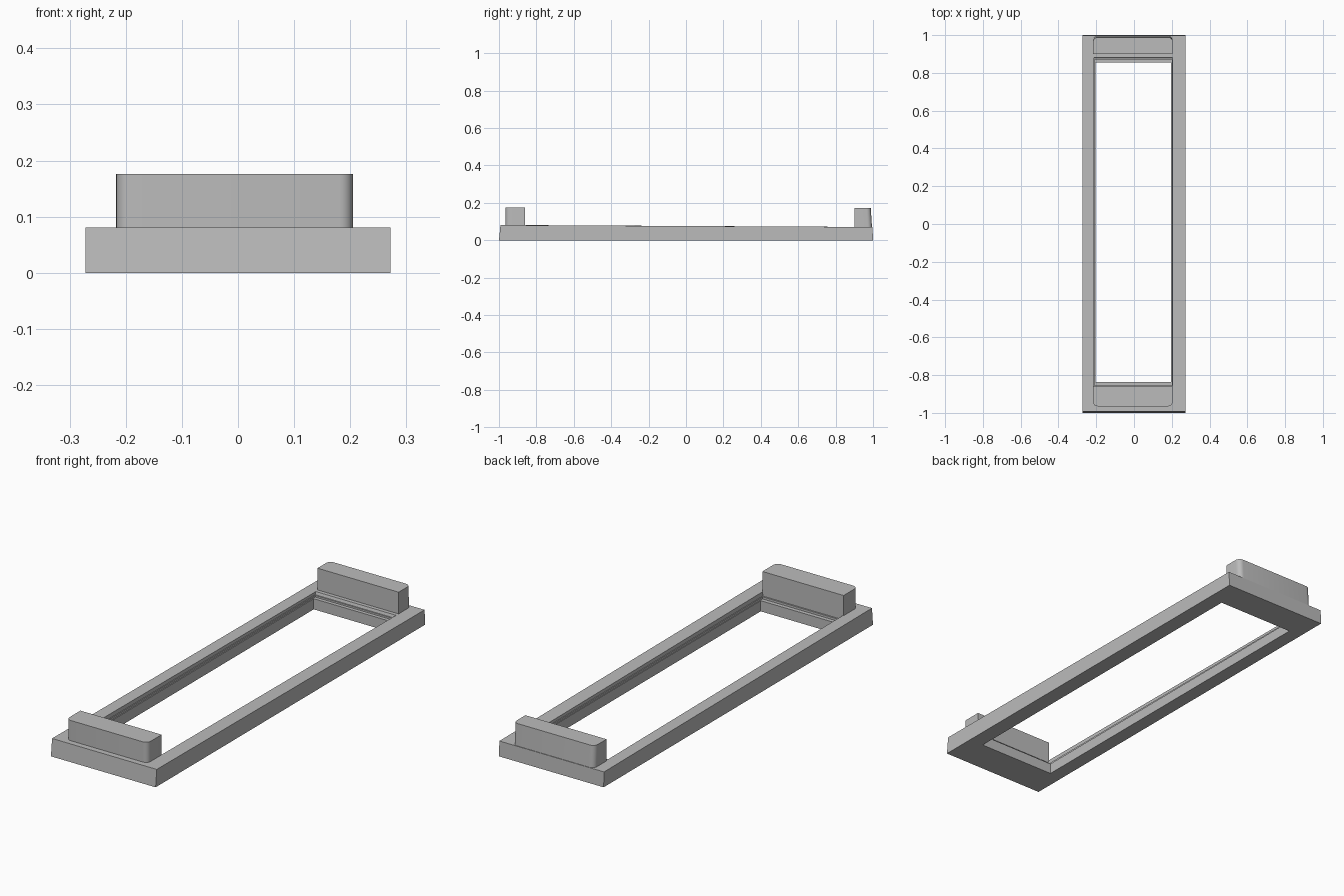
import bpy, bmesh, math

if "Cube" in bpy.data.objects:
    bpy.data.objects.remove(bpy.data.objects["Cube"])

grey = bpy.data.materials.new("plain grey")
grey.use_nodes = True
colour = (0.5, 0.5, 0.5, 1)
grey.diffuse_color = colour
grey.node_tree.nodes["Principled BSDF"].inputs["Base Color"].default_value = colour


def loft(name, rings, closed):
    """Join equal rings of points; wrap round to the first ring, or cap both ends."""
    bm = bmesh.new()
    loops = [[bm.verts.new(p) for p in ring] for ring in rings]
    pairs = list(zip(loops, loops[1:]))
    if closed:
        pairs.append((loops[-1], loops[0]))
    else:
        bm.faces.new(loops[0])
        bm.faces.new(loops[-1])
    for a, b in pairs:
        for i in range(len(a)):
            j = (i + 1) % len(a)
            bm.faces.new((a[i], a[j], b[j], b[i]))
    bmesh.ops.recalc_face_normals(bm, faces=bm.faces)
    mesh = bpy.data.meshes.new(name)
    bm.to_mesh(mesh)
    bm.free()
    mesh.materials.append(grey)
    obj = bpy.data.objects.new(name, mesh)
    bpy.context.collection.objects.link(obj)
    bpy.context.view_layer.objects.active = obj
    obj.select_set(True)
    bpy.ops.object.shade_smooth_by_angle(angle=math.radians(30))
    obj.select_set(False)


def rectangle(x0, x1, y0, y1, z_front, z_back):
    return [(x0, y0, z_front), (x1, y0, z_front), (x1, y1, z_back), (x0, y1, z_back)]


# Open frame with a sloping top and a stepped ledge round the opening
loft("frame", [
    rectangle(-0.272, 0.272, -1.0, 1.0, 0, 0),
    rectangle(-0.272, 0.272, -0.992, 0.997, 0.081, 0.071),
    rectangle(-0.213, 0.204, -0.862, 0.882, 0.081, 0.071),
    rectangle(-0.213, 0.204, -0.862, 0.878, 0.06, 0.058),
    rectangle(-0.209, 0.2, -0.855, 0.872, 0.06, 0.058),
    rectangle(-0.209, 0.2, -0.855, 0.872, 0.05, 0.05),
    rectangle(-0.205, 0.197, -0.836, 0.855, 0.05, 0.05),
    rectangle(-0.205, 0.197, -0.836, 0.855, 0, 0),
], True)


def block_outline(inner, outer, z, radius=0.024, steps=6):
    """Block outline with its two outward corners rounded."""
    x0, x1 = -0.217, 0.205
    side = 1 if outer > inner else -1
    points = [(x0, inner, z), (x1, inner, z)]
    for centre, start in ((x1 - radius, 0), (x0 + radius, 90)):
        for i in range(steps + 1):
            a = math.radians(start + 90 * i / steps)
            points.append((centre + radius * math.cos(a),
                           outer - side * radius * (1 - math.sin(a)), z))
    return points


# End blocks standing on the frame
loft("front_block", [block_outline(-0.86, -0.965, 0.07),
                     block_outline(-0.86, -0.965, 0.176)], False)
loft("back_block", [block_outline(0.9, 0.995, 0.06),
                    block_outline(0.9, 0.988, 0.173)], False)
